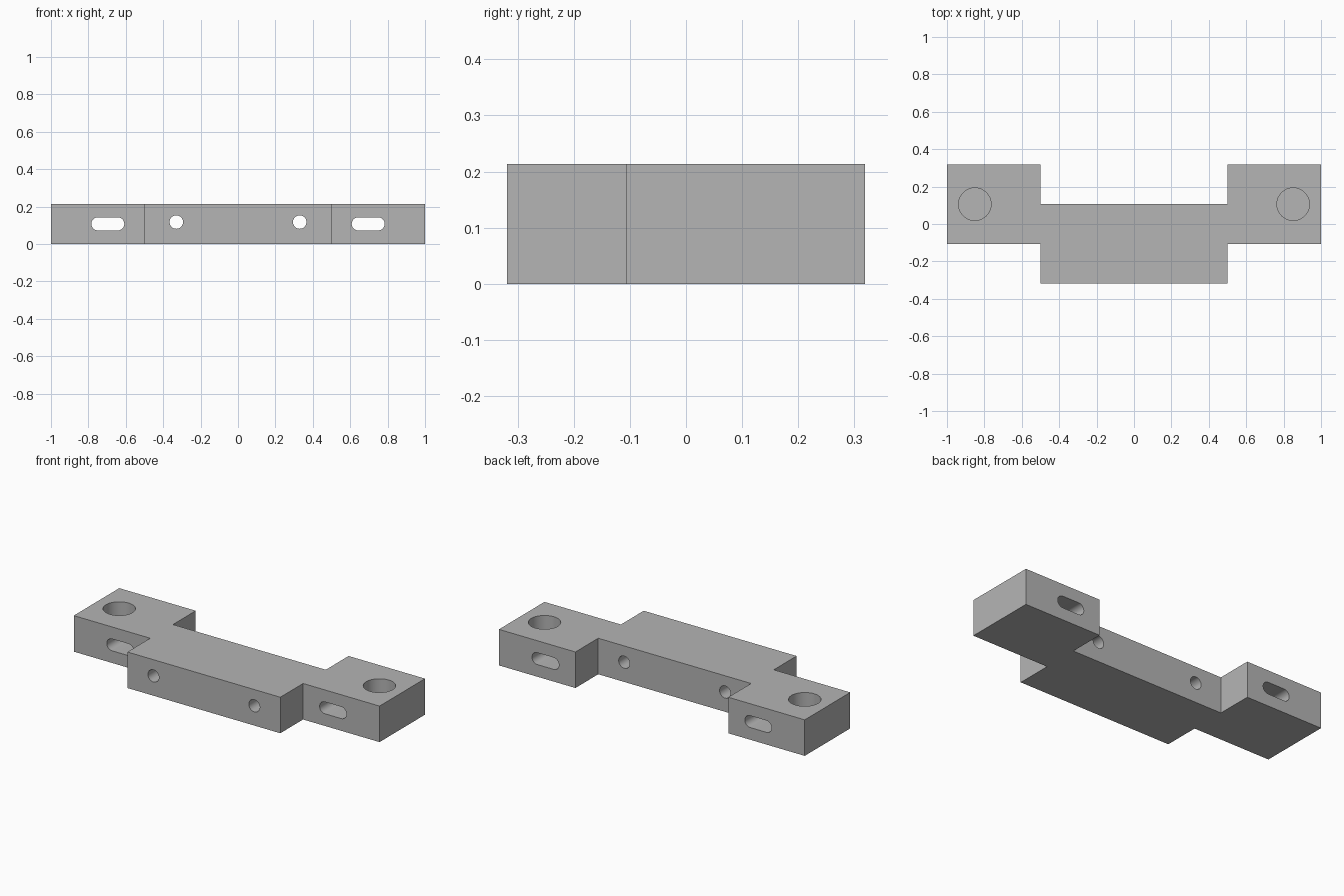
import bpy, bmesh, math
from mathutils import Matrix, Vector

default = bpy.data.objects.get("Cube")
if default:
    bpy.data.objects.remove(default, do_unlink=True)

HEIGHT = 0.213

# Single grey material
grey = bpy.data.materials.new("plain_grey")
grey.use_nodes = True
colour = (0.46, 0.46, 0.46, 1)
grey.diffuse_color = colour
grey.node_tree.nodes["Principled BSDF"].inputs["Base Color"].default_value = colour


def prism(name, outline, depth, matrix=Matrix()):
    """Extrude a flat outline along its local z and place it."""
    bm = bmesh.new()
    face = bm.faces.new([bm.verts.new((x, y, 0)) for x, y in outline])
    new = bmesh.ops.extrude_face_region(bm, geom=[face])["geom"]
    verts = [v for v in new if isinstance(v, bmesh.types.BMVert)]
    bmesh.ops.translate(bm, verts=verts, vec=(0, 0, depth))
    bmesh.ops.recalc_face_normals(bm, faces=bm.faces)
    bm.transform(matrix)
    mesh = bpy.data.meshes.new(name)
    bm.to_mesh(mesh)
    bm.free()
    mesh.materials.append(grey)
    obj = bpy.data.objects.new(name, mesh)
    bpy.context.collection.objects.link(obj)
    return obj


def slot(radius, straight=0, steps=24):
    """Circle outline, stretched into a rounded slot when straight > 0."""
    points = []
    for side in (1, -1):
        start = -math.pi / 2 if side > 0 else math.pi / 2
        count = steps + 1 if straight else steps
        for i in range(count):
            a = start + math.pi * i / steps
            points.append((side * straight / 2 + radius * math.cos(a), radius * math.sin(a)))
    return points


def through_y(x, z):
    """Placement that runs a cutter right through from front to back."""
    return Matrix.Translation((x, 0.5, z)) @ Matrix.Rotation(math.pi / 2, 4, 'X')


# Stepped body: forward centre block with two set-back end blocks
half = [(0.5, -0.319), (0.5, -0.106), (1, -0.106), (1, 0.319), (0.5, 0.319), (0.5, 0.106)]
outline = half + [(-x, y) for x, y in reversed(half)]
body = prism("bracket_body", outline, HEIGHT)

# Cutters: round pockets, end slots and centre screw holes
cutters = []
for side, label in ((1, "left"), (-1, "right")):
    cutters += [
        prism(label + "_pocket_cutter", slot(0.087), 0.3,
              Matrix.Translation((side * 0.851, 0.106, 0.035))),
        prism(label + "_slot_cutter", slot(0.035, 0.106), 1, through_y(side * 0.696, 0.107)),
        prism(label + "_screw_hole_cutter", slot(0.036), 1, through_y(side * 0.33, 0.117)),
    ]

bpy.ops.object.select_all(action='DESELECT')
body.select_set(True)
bpy.context.view_layer.objects.active = body
for cutter in cutters:
    cutter.hide_render = True
    cut = body.modifiers.new(cutter.name, 'BOOLEAN')
    cut.operation = 'DIFFERENCE'
    cut.solver = 'EXACT'
    cut.object = cutter
    bpy.ops.object.modifier_apply(modifier=cut.name)
for cutter in cutters:
    bpy.data.objects.remove(cutter, do_unlink=True)

bpy.ops.object.shade_smooth_by_angle(angle=math.radians(30))
